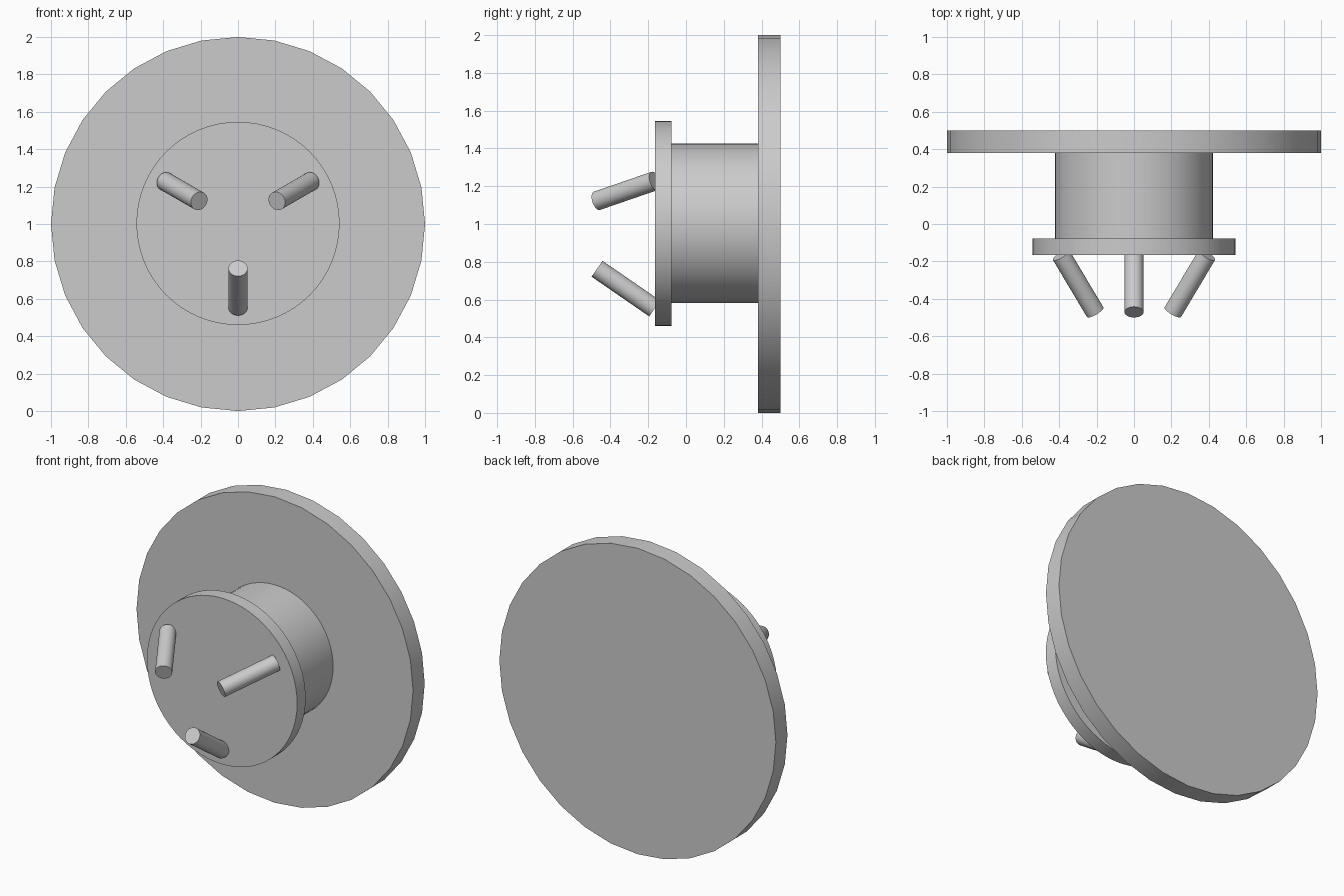
import bpy, math
from mathutils import Vector

if "Cube" in bpy.data.objects:
    bpy.data.objects.remove(bpy.data.objects["Cube"])

grey = bpy.data.materials.new("plain_grey")
grey.diffuse_color = (0.6, 0.6, 0.6, 1)
grey.use_nodes = True
grey.node_tree.nodes["Principled BSDF"].inputs["Base Color"].default_value = grey.diffuse_color


def rod(name, start, end, radius, sides):
    """Cylinder running between two points, smooth round the side."""
    a, b = Vector(start), Vector(end)
    bpy.ops.mesh.primitive_cylinder_add(
        vertices=sides, radius=radius, depth=(b - a).length, location=(a + b) / 2,
        rotation=(b - a).to_track_quat('Z', 'Y').to_euler())
    obj = bpy.context.object
    obj.name = name
    obj.data.materials.append(grey)
    bpy.ops.object.shade_smooth_by_angle(angle=math.radians(30))
    return obj


# Wide back plate, hub and front flange share one axis along y
rod("back_plate", (0, 0.38, 1), (0, 0.50, 1), 1.0, 32)
rod("hub", (0, -0.10, 1.003), (0, 0.40, 1.003), 0.422, 64)
rod("front_flange", (0, -0.165, 1.003), (0, -0.077, 1.003), 0.543, 64)

# Three pegs leaning in towards the axis
for i, degrees in enumerate((30, 150, 270)):
    c, s = math.cos(math.radians(degrees)), math.sin(math.radians(degrees))
    rod(f"peg_{i + 1}", (0.45 * c, -0.166, 1.003 + 0.45 * s),
        (0.24 * c, -0.471, 1.003 + 0.24 * s), 0.051, 32)
